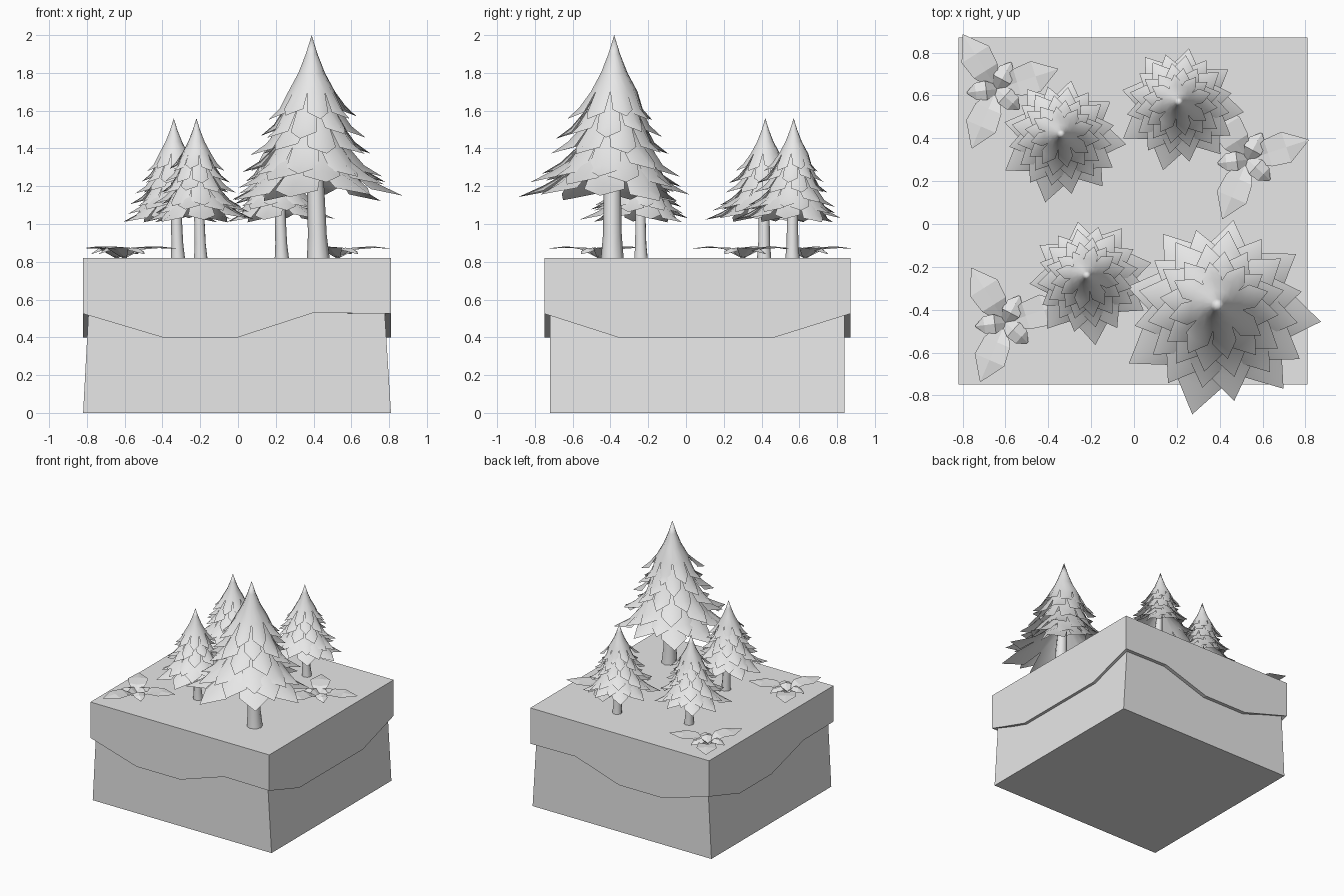
import bpy, bmesh, math, random
from mathutils import Vector

random.seed(4)
cube = bpy.data.objects.get("Cube")
if cube:
    bpy.data.objects.remove(cube)

GROUND = 0.82

grey = bpy.data.materials.new("pale_grey")
grey.use_nodes = True
grey.diffuse_color = (0.8, 0.8, 0.8, 1)
grey.node_tree.nodes["Principled BSDF"].inputs["Base Color"].default_value = (0.8, 0.8, 0.8, 1)


def add_object(name, mesh, location=(0, 0, 0), scale=1.0, turn=0.0):
    obj = bpy.data.objects.new(name, mesh)
    obj.location, obj.rotation_euler.z = location, turn
    obj.scale = (scale, scale, scale)
    bpy.context.collection.objects.link(obj)
    return obj


def finish(bm, name, smooth=False, outward=False):
    if outward:
        bmesh.ops.recalc_face_normals(bm, faces=bm.faces)
    mesh = bpy.data.meshes.new(name)
    bm.to_mesh(mesh)
    bm.free()
    mesh.materials.append(grey)
    for p in mesh.polygons:
        p.use_smooth = smooth
    return mesh


def bridge(bm, a, b):
    for i in range(len(a)):
        j = (i + 1) % len(a)
        bm.faces.new((a[i], b[i], b[j], a[j]))


# Earth block: tapers only along x
def earth():
    bm = bmesh.new()
    rings = []
    for left, right, z in ((-0.82, 0.81, 0), (-0.79, 0.775, 0.56)):
        rings.append([bm.verts.new((x, y, z)) for x, y in
                      ((left, -0.72), (right, -0.72), (right, 0.84), (left, 0.84))])
    bridge(bm, *rings)
    for ring in rings:
        bm.faces.new(ring)
    return finish(bm, "earth_block", outward=True)


# Turf cap: walls with a wavy lower edge and a narrow underside lip
def turf():
    xs, xz = (-0.82, -0.4, 0, 0.4, 0.81), (0.525, 0.4, 0.4, 0.53, 0.525)
    ys = (-0.75, -0.36, 0.06, 0.47, 0.87)
    right_z, left_z = (0.525, 0.4, 0.4, 0.4, 0.525), (0.525, 0.52, 0.4, 0.4, 0.525)
    front = [(x, ys[0], z) for x, z in zip(xs, xz)]
    back = [(x, ys[-1], z) for x, z in zip(xs, xz)][::-1]
    right = [(xs[-1], y, z) for y, z in zip(ys, right_z)]
    left = [(xs[0], y, z) for y, z in zip(ys, left_z)][::-1]
    edge = front[:-1] + right[:-1] + back[:-1] + left[:-1]
    bm = bmesh.new()
    top = [bm.verts.new((x, y, GROUND)) for x, y, z in edge]
    low = [bm.verts.new(p) for p in edge]
    lip = [bm.verts.new((min(max(x, -0.77), 0.76), min(max(y, -0.7), 0.82), z))
           for x, y, z in edge]
    bm.faces.new(top)
    bridge(bm, top, low)
    bridge(bm, low, lip)
    return finish(bm, "turf_cap", outward=True)


# One jagged skirt of boughs: closed cone above, pointed petals below
def skirt(bm, tip_z, tip_r, phase, crown, n=8):
    def vert(r, a, z):
        return bm.verts.new((r * math.cos(a), r * math.sin(a), z))
    step = math.tau / n
    notch_r = 0.5 * tip_r
    collar = crown or [(0.2 * tip_r, tip_z + 0.27)]
    rings = []
    for r, z in collar + [(notch_r, tip_z + 0.14)]:
        rings.append([vert(r * (1 if i % 2 else 1.06), phase + i * step / 2, z)
                      for i in range(2 * n)])
    for a, b in zip(rings, rings[1:]):
        bridge(bm, a, b)
    if crown:
        apex = bm.verts.new((0, 0, 1.18))
        for i in range(2 * n):
            bm.faces.new((apex, rings[0][i], rings[0][(i + 1) % (2 * n)]))
    rim = rings[-1]
    for i in range(n):
        a = phase + i * step + random.uniform(-0.06, 0.06)
        reach = tip_r * (1 + 0.1 * math.cos(a - math.radians(280)) + random.uniform(-0.05, 0.05))
        drop = random.uniform(-0.02, 0.02)
        start, mid, end = rim[2 * i - 1], rim[2 * i], rim[(2 * i + 1) % (2 * n)]
        low = tip_z + drop
        s0 = vert(0.72 * reach, a - 0.4 * step, low + 0.035)
        sm = vert(0.74 * reach, a, low + 0.06)
        s1 = vert(0.72 * reach, a + 0.4 * step, low + 0.035)
        tip = vert(reach, a, low)
        for f in ((start, s0, sm, mid), (mid, sm, s1, end), (s0, tip, sm), (sm, tip, s1)):
            bm.faces.new(f)


def foliage():
    bm = bmesh.new()
    layers = ((0.74, 0.24), (0.65, 0.28), (0.56, 0.32), (0.45, 0.37), (0.39, 0.41), (0.32, 0.46))
    for k, (z, r) in enumerate(layers):
        crown = [(0.03, 1.08), (0.068, 0.98)] if k == 0 else None
        skirt(bm, z, r, math.radians(260 + 22.5 * (k + 1)), crown)
    return finish(bm, "foliage", smooth=True)


# Trunk: flared at the foot and slightly bent
def trunk():
    bm = bmesh.new()
    rings = []
    for dx, r, z in ((0.035, 0.06, 0), (0.03, 0.05, 0.12), (0.02, 0.045, 0.4), (0, 0.03, 0.7)):
        rings.append([bm.verts.new((dx + r * math.cos(i * math.tau / 8),
                                    -0.01 + r * math.sin(i * math.tau / 8), z))
                      for i in range(8)])
    for a, b in zip(rings, rings[1:]):
        bridge(bm, a, b)
    return finish(bm, "trunk", smooth=True, outward=True)


# Plant: three long arching leaves and three short central ones
def leaf(bm, angle, stations):
    out = Vector((math.cos(angle), math.sin(angle), 0))
    side = Vector((-out.y, out.x, 0))
    rows = []
    for d, half, z, fold in stations:
        mid = out * d + Vector((0, 0, z))
        rows.append([bm.verts.new(mid + side * half + Vector((0, 0, fold))),
                     bm.verts.new(mid),
                     bm.verts.new(mid - side * half + Vector((0, 0, fold)))])
    for a, b in zip(rows, rows[1:]):
        for k in (0, 1):
            bm.faces.new((a[k], b[k], b[k + 1], a[k + 1]))


def plant():
    bm = bmesh.new()
    long_leaf = ((0, 0.012, 0, 0), (0.1, 0.065, 0.045, 0.01),
                 (0.19, 0.075, 0.062, -0.008), (0.3, 0.002, 0.05, 0))
    short_leaf = ((0, 0.02, 0.005, 0), (0.05, 0.045, 0.055, -0.012),
                  (0.1, 0.04, 0.05, -0.015), (0.14, 0.004, 0.02, 0))
    for degrees in (122, 247, 18):
        leaf(bm, math.radians(degrees), long_leaf)
    for degrees in (62, 318, 187):
        leaf(bm, math.radians(degrees), short_leaf)
    return finish(bm, "plant")


add_object("earth_block", earth())
add_object("turf_cap", turf())

foliage_mesh, trunk_mesh, plant_mesh = foliage(), trunk(), plant()
trees = {"large": (0.39, -0.38, 1.0, 0), "front": (-0.22, -0.24, 0.627, 0.35),
         "back_right": (-0.34, 0.42, 0.627, 0), "back_left": (0.21, 0.57, 0.627, 0)}
for label, (x, y, size, turn) in trees.items():
    add_object(label + "_tree_foliage", foliage_mesh, (x, y, GROUND), size, turn)
    add_object(label + "_tree_trunk", trunk_mesh, (x, y, GROUND), size, turn)

plants = {"back_right": (-0.64, 0.63), "front_right": (-0.6, -0.46), "back_left": (0.53, 0.3)}
for label, (x, y) in plants.items():
    add_object(label + "_plant", plant_mesh, (x, y, GROUND))
